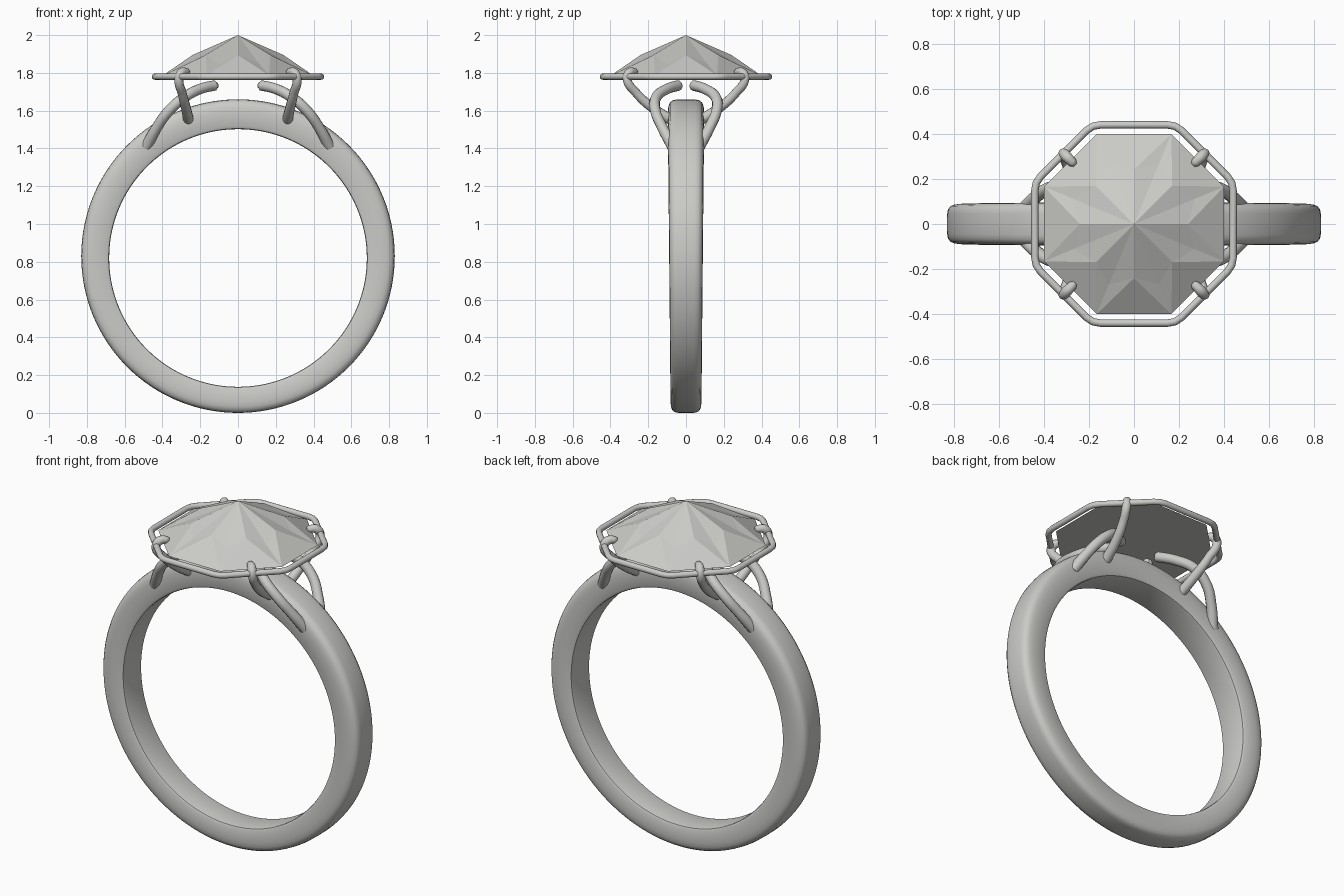
import bpy, bmesh
from math import sin, cos, pi, radians

old = bpy.data.objects.get("Cube")
if old:
    bpy.data.objects.remove(old)


def material(name, colour):
    m = bpy.data.materials.new(name)
    m.use_nodes = True
    m.diffuse_color = colour
    m.node_tree.nodes["Principled BSDF"].inputs["Base Color"].default_value = colour
    return m


metal = material("pale grey metal", (0.6, 0.6, 0.58, 1))


def select(ob):
    bpy.ops.object.select_all(action='DESELECT')
    ob.select_set(True)
    bpy.context.view_layer.objects.active = ob


def mesh_object(name, bm, mat, smooth=True):
    bmesh.ops.recalc_face_normals(bm, faces=bm.faces)
    me = bpy.data.meshes.new(name)
    bm.to_mesh(me)
    bm.free()
    me.materials.append(mat)
    ob = bpy.data.objects.new(name, me)
    bpy.context.collection.objects.link(ob)
    if smooth:
        select(ob)
        bpy.ops.object.shade_smooth_by_angle(angle=radians(40))
    return ob


def wire(name, points, radius, cyclic=False, kind='BEZIER'):
    """Round wire through points (x, y, z, radius factor)."""
    cu = bpy.data.curves.new(name, 'CURVE')
    cu.dimensions = '3D'
    cu.bevel_depth = radius
    cu.bevel_resolution = 4
    cu.resolution_u = 8
    cu.use_fill_caps = True
    sp = cu.splines.new(kind)
    if kind == 'BEZIER':
        sp.bezier_points.add(len(points) - 1)
        for p, (x, y, z, r) in zip(sp.bezier_points, points):
            p.co = (x, y, z)
            p.radius = r
            p.handle_left_type = p.handle_right_type = 'AUTO'
    else:
        sp.points.add(len(points) - 1)
        for p, (x, y, z, r) in zip(sp.points, points):
            p.co = (x, y, z, 1)
            p.radius = r
    sp.use_cyclic_u = cyclic
    cu.materials.append(metal)
    ob = bpy.data.objects.new(name, cu)
    bpy.context.collection.objects.link(ob)
    select(ob)
    bpy.ops.object.convert(target='MESH')
    bpy.ops.object.shade_smooth_by_angle(angle=radians(50))
    return ob


# Band: half profile as (width fraction, radial fraction), swept round the finger
half = [(0.0, 0.0), (0.82, 0.0), (0.93, 0.02), (1.0, 0.1), (1.0, 0.6), (0.97, 0.77),
        (0.88, 0.9), (0.72, 0.97), (0.5, 0.995), (0.0, 1.0)]
profile = half + [(-w, r) for w, r in half[-2:0:-1]]
STEPS = 128
bm = bmesh.new()
rings = []
for i in range(STEPS):
    a = 2 * pi * i / STEPS
    width = 0.089 + 0.007 * sin(a)
    ring = []
    for w, f in profile:
        r_in, r_out = 0.682, 0.83
        x = cos(a) * (r_in + (r_out - r_in) * f)
        z = 0.82 + 0.01 * f + sin(a) * (r_in + (r_out - r_in) * f)
        ring.append(bm.verts.new((x, w * width, z)))
    rings.append(ring)
n = len(profile)
for i in range(STEPS):
    a, b = rings[i], rings[(i + 1) % STEPS]
    for j in range(n):
        k = (j + 1) % n
        bm.faces.new((a[j], a[k], b[k], b[j]))
mesh_object("band", bm, metal)

# Gem: faceted eight-sided crown with a flat base
bm = bmesh.new()
apex = bm.verts.new((0, 0, 2.0))
inner, outer, girdle = [], [], []
for i in range(8):
    a = i * pi / 4
    c = a + pi / 8
    inner.append(bm.verts.new((0.24 * cos(a), 0.24 * sin(a), 1.895)))
    outer.append(bm.verts.new((0.29 * cos(c), 0.29 * sin(c), 1.85)))
    girdle.append(bm.verts.new((0.433 * cos(c), 0.433 * sin(c), 1.785)))
for i in range(8):
    j = (i + 1) % 8
    bm.faces.new((apex, inner[i], outer[i]))
    bm.faces.new((apex, outer[i], inner[j]))
    bm.faces.new((inner[i], girdle[i], outer[i]))
    bm.faces.new((outer[i], girdle[i], inner[j]))
    bm.faces.new((inner[j], girdle[i], girdle[j]))
bm.faces.new(girdle)
mesh_object("gem", bm, metal, smooth=False)

# Bezel wire: octagon with softened corners
corners = [(0.44, -0.185), (0.44, 0.185), (0.185, 0.44), (-0.185, 0.44),
           (-0.44, 0.185), (-0.44, -0.185), (-0.185, -0.44), (0.185, -0.44)]
loop = []
for i, (x, y) in enumerate(corners):
    before, after = corners[i - 1], corners[(i + 1) % 8]

    def toward(o, t):
        return (x + (o[0] - x) * t, y + (o[1] - y) * t)
    p, q = toward(before, 0.1), toward(after, 0.1)
    mid = ((p[0] + q[0] + 2 * x) / 4, (p[1] + q[1] + 2 * y) / 4)
    loop += [(u, v, 1.78, 1) for u, v in (p, mid, q)]
wire("bezel_wire", loop, 0.0165, cyclic=True, kind='POLY')

# Prongs and shoulder arms, repeated in all four quarters
prong = [(0.262, 0.262, 1.803, 0.5), (0.272, 0.272, 1.805, 0.85), (0.298, 0.298, 1.802, 1),
         (0.312, 0.312, 1.77, 1), (0.295, 0.26, 1.69, 1), (0.275, 0.17, 1.61, 1.1),
         (0.26, 0.06, 1.54, 1.2)]
arm = [(0.485, 0.07, 1.41, 1.1), (0.43, 0.125, 1.51, 1), (0.365, 0.162, 1.6, 1),
       (0.285, 0.158, 1.67, 1), (0.2, 0.1, 1.715, 1), (0.125, 0.042, 1.733, 1),
       (0.112, 0.034, 1.735, 0.6)]
for sx, side in ((1, "left"), (-1, "right")):
    for sy, end in ((-1, "front"), (1, "back")):
        for part, path, radius in (("prong", prong, 0.024), ("shoulder_arm", arm, 0.028)):
            wire(f"{end}_{side}_{part}", [(x * sx, y * sy, z, r) for x, y, z, r in path], radius)
